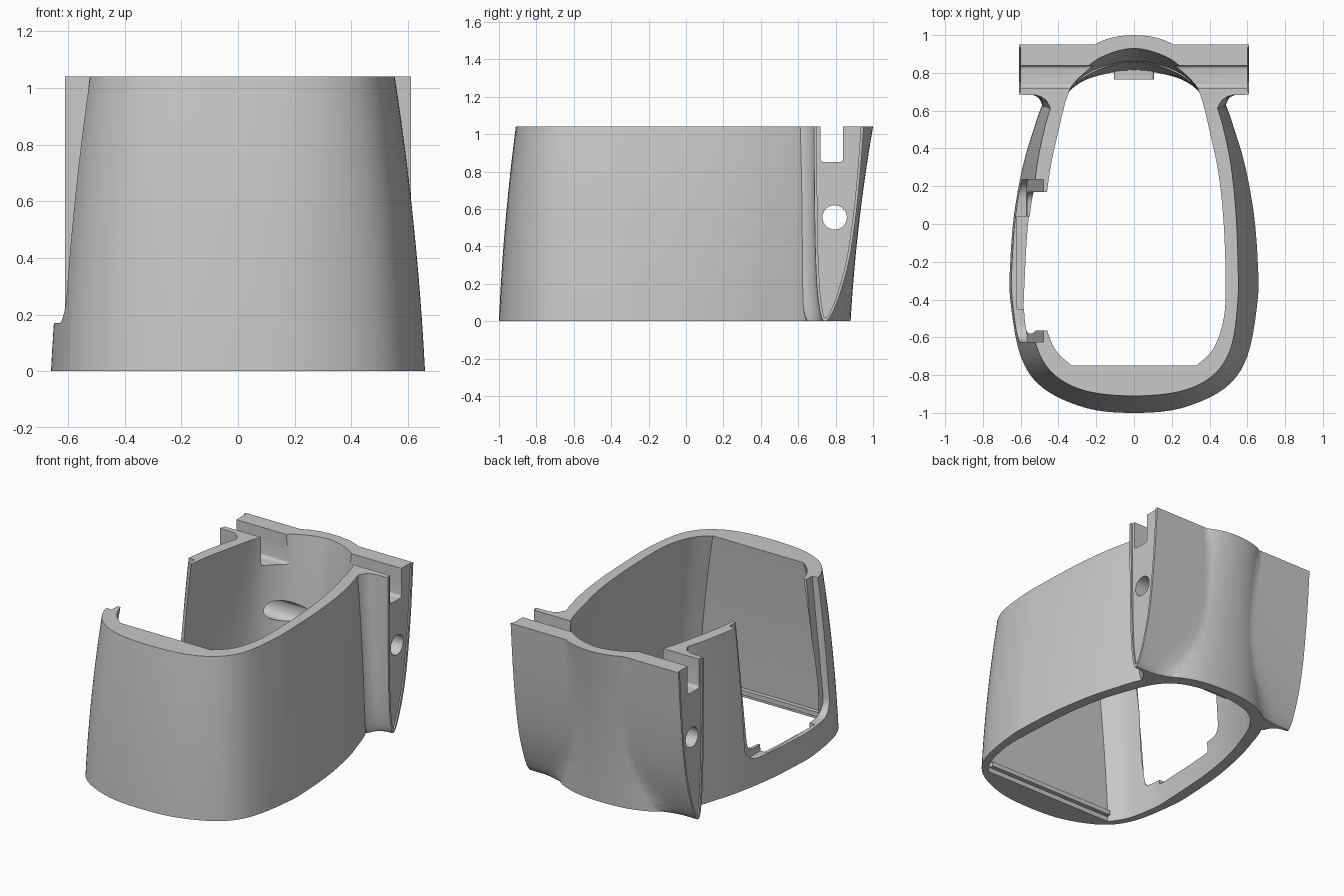
import bpy, bmesh
from mathutils import Vector

H = 1.04
if "Cube" in bpy.data.objects:
    bpy.data.objects.remove(bpy.data.objects["Cube"], do_unlink=True)

grey = bpy.data.materials.new("plain grey")
grey.use_nodes = True
grey.diffuse_color = (0.58, 0.58, 0.58, 1)
grey.node_tree.nodes["Principled BSDF"].inputs["Base Color"].default_value = (0.58, 0.58, 0.58, 1)


def finish(name, bm):
    bmesh.ops.recalc_face_normals(bm, faces=bm.faces)
    mesh = bpy.data.meshes.new(name)
    bm.to_mesh(mesh)
    bm.free()
    mesh.materials.append(grey)
    ob = bpy.data.objects.new(name, mesh)
    bpy.context.collection.objects.link(ob)
    return ob


def loft(name, rings):
    """Closed solid through rings of equal point count."""
    bm = bmesh.new()
    loops = [[bm.verts.new(p) for p in ring] for ring in rings]
    n = len(loops[0])
    for a, b in zip(loops, loops[1:]):
        for i in range(n):
            j = (i + 1) % n
            bm.faces.new((a[i], a[j], b[j], b[i]))
    bm.faces.new(loops[0][::-1])
    bm.faces.new(loops[-1])
    return finish(name, bm)


def box(name, lo, hi, round_axis=None, radius=0.0, move=None):
    bm = bmesh.new()
    bmesh.ops.create_cube(bm, size=1)
    for v in bm.verts:
        v.co = Vector([lo[i] if v.co[i] < 0 else hi[i] for i in range(3)])
    if radius:
        edges = [e for e in bm.edges
                 if abs((e.verts[0].co - e.verts[1].co).normalized()[round_axis]) > 0.9]
        bmesh.ops.bevel(bm, geom=edges, offset=radius, segments=5, profile=0.5, affect='EDGES')
    if move:
        for v in bm.verts:
            move(v.co)
    return finish(name, bm)


def boolean(target, tool, operation):
    mod = target.modifiers.new("cut", 'BOOLEAN')
    mod.operation, mod.object, mod.solver = operation, tool, 'EXACT'
    bpy.context.view_layer.objects.active = target
    bpy.ops.object.modifier_apply(modifier=mod.name)
    bpy.data.objects.remove(tool, do_unlink=True)


def spline(first, points, last, steps):
    """Smooth curve through the points, steered by one extra point at each end."""
    ext = [first] + points + [last]
    out = []
    for i in range(1, len(ext) - 2):
        a, b, c, d = ext[i - 1:i + 3]
        for s in range(steps):
            t = s / steps
            out.append(0.5 * (2 * b + (c - a) * t + (2 * a - 5 * b + 4 * c - d) * t * t
                              + (3 * b - a - 3 * c + d) * t ** 3))
    return out + [points[-1]]


def outline(half, flat_front=False):
    """Smooth half outline from front to back, mirrored into a full loop."""
    p = [Vector(q) for q in half]
    first = p[0] if flat_front else Vector((-p[1].x, p[1].y))
    out = spline(first, p, Vector((-p[-2].x, p[-2].y)), 5)
    mirror = out[:-1] if flat_front else out[1:-1]
    return out + [Vector((-q.x, q.y)) for q in reversed(mirror)]


def tapered(name, bottom, top, t0, t1, levels=12):
    rings = []
    for k in range(levels + 1):
        t = t0 + (t1 - t0) * k / levels
        f = 0.5 * t + 0.5 * t * abs(t)
        rings.append([(*a.lerp(b, f), t * H) for a, b in zip(bottom, top)])
    return loft(name, rings)


# Tapered outer body
outer_low = outline([(0, -1), (.25, -.975), (.48, -.87), (.6, -.7), (.655, -.4), (.655, -.2),
                     (.635, .05), (.59, .3), (.538, .48), (.475, .65), (.36, .79), (.2, .86), (0, .88)])
outer_high = outline([(0, -.91), (.25, -.885), (.42, -.8), (.515, -.65), (.55, -.4), (.55, -.2),
                      (.54, .05), (.515, .3), (.475, .5), (.435, .63), (.36, .8), (.2, .955), (0, 1)])
body = tapered("tapered_sleeve", outer_low, outer_high, 0, 1)

# Side ears: height, front edge, back edge, where the back meets the body
ear_keys = [Vector(k) for k in [(0, .735, .75, .4), (.02, .725, .768, .38), (.06, .715, .79, .355),
                                (.15, .703, .825, .295), (.3, .694, .867, .21), (.5, .689, .9, .17),
                                (.75, .686, .928, .17), (H, .685, .95, .2)]]
ear_levels = spline(ear_keys[0], ear_keys, ear_keys[-1], 3)
fillet = [(.57, -.003), (.54, -.012), (.515, -.03), (.5, -.055), (.488, -.085), (.42, -.11)]
rings = []
for z, front, back, meet in ear_levels:
    low = (1 - z / H) ** 4
    half = [(meet - .12, back - .06), (meet - .03, back + .03 * low), (meet + .04, back + .01 * low),
            (meet + .1, back), (.61, back), (.61, front)]
    half += [(x - .05 * z / H, front + dy) for x, dy in fillet]
    rings.append([(x, y, z) for x, y in half] + [(-x, y, z) for x, y in reversed(half)])
boolean(body, loft("ears", rings), 'UNION')

# Hollow interior with a flat front wall
inner_low = outline([(.48, -.82), (.55, -.7), (.59, -.5), (.587, -.3), (.568, 0), (.528, .25),
                     (.47, .45), (.39, .64), (.29, .745), (.15, .795), (0, .81)], True)
inner_high = outline([(.33, -.75), (.42, -.66), (.475, -.5), (.485, -.3), (.475, 0), (.45, .25),
                      (.41, .45), (.352, .68), (.29, .785), (.18, .88), (0, .93)], True)
boolean(body, tapered("hollow", inner_low, inner_high, -.03, 1.03), 'DIFFERENCE')

# Shallow recess inside the rim of each ear end
for side in (-1, 1):
    rings = [[(side * x, y, z) for x, y in ((.6, f + .015), (.7, f + .015), (.7, b - .015), (.6, b - .015))]
             for z, f, b, _ in ear_levels[3:-1] + [(H + .05, .685, .953, 0)]]
    boolean(body, loft("ear_recess", rings), 'DIFFERENCE')

# Top channel and cross hole through both ears
boolean(body, box("channel", (-1, .72, .85), (1, .84, 1.3), 0, .02), 'DIFFERENCE')
bm = bmesh.new()
bmesh.ops.create_cone(bm, cap_ends=True, segments=32, radius1=.065, radius2=.065, depth=2)
for v in bm.verts:
    v.co = Vector((v.co.z, v.co.x + .795, v.co.y + .555))
boolean(body, finish("cross_hole", bm), 'DIFFERENCE')


# Side window open at the top, with a stepped outer edge and a lowered sill
def lean(co):
    if co.x > -.9:
        co.x = -.57 + .09 * (co.z - .17) / .87


boolean(body, box("window", (-1, -.565, .21), (-.3, .17, 1.4), 0, .06), 'DIFFERENCE')
boolean(body, box("window_step", (-1, -.625, .17), (-.5, .235, 1.4), 0, .1, lean), 'DIFFERENCE')
boolean(body, box("sill_dip", (-.62, -.45, .14), (-.3, .04, .4)), 'DIFFERENCE')

# Small catch at the back and ridge along the foot of the front wall
boolean(body, box("catch", (-.105, .765, .025), (.105, .84, .075), 1, .015), 'UNION')
boolean(body, box("front_ridge", (-.47, -.85, .03), (.47, -.79, .06)), 'UNION')

body.data.materials.clear()
body.data.materials.append(grey)
for poly in body.data.polygons:
    poly.material_index = 0
bpy.ops.object.select_all(action='DESELECT')
body.select_set(True)
bpy.context.view_layer.objects.active = body
bpy.ops.object.shade_smooth_by_angle(angle=0.6)
